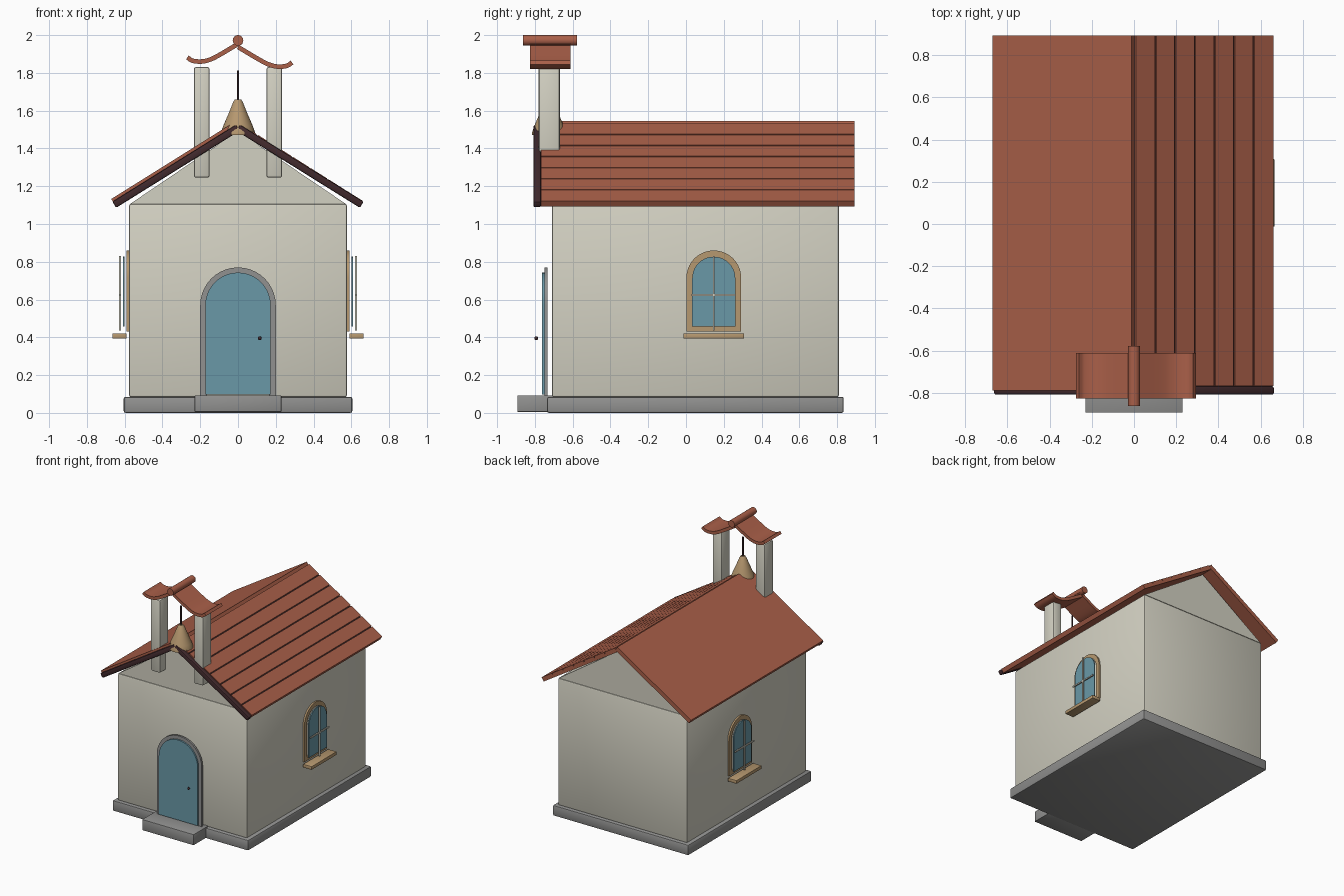
import bpy, bmesh, math
from mathutils import Vector

if "Cube" in bpy.data.objects:
    bpy.data.objects.remove(bpy.data.objects["Cube"], do_unlink=True)


def material(name, r, g, b):
    m = bpy.data.materials.new(name)
    m.use_nodes = True
    m.diffuse_color = (r, g, b, 1)
    m.node_tree.nodes["Principled BSDF"].inputs["Base Color"].default_value = (r, g, b, 1)
    return m


PLASTER = material("plaster", 0.65, 0.635, 0.54)
STONE = material("grey stone", 0.285, 0.285, 0.28)
TILE = material("terracotta", 0.40, 0.115, 0.066)
DARK = material("dark wood", 0.054, 0.023, 0.026)
BLUE = material("blue", 0.144, 0.314, 0.39)
TAN = material("tan wood", 0.47, 0.315, 0.16)


def finish(name, bm, mat, bevel=0.0):
    """Turn a bmesh into an object with sharp edges kept."""
    bmesh.ops.recalc_face_normals(bm, faces=bm.faces)
    if bevel:
        bmesh.ops.bevel(bm, geom=bm.edges[:], offset=bevel, segments=2,
                        profile=0.5, affect='EDGES')
    me = bpy.data.meshes.new(name)
    bm.to_mesh(me)
    bm.free()
    me.materials.append(mat)
    me.shade_smooth()
    me.set_sharp_from_angle(angle=math.radians(30))
    ob = bpy.data.objects.new(name, me)
    bpy.context.collection.objects.link(ob)
    return ob


def box(name, lo, hi, mat, bevel=0.0):
    bm = bmesh.new()
    bmesh.ops.create_cube(bm, size=1)
    for v in bm.verts:
        v.co = [(a + b) / 2 + c * (b - a) for a, b, c in zip(lo, hi, v.co)]
    return finish(name, bm, mat, bevel)


def place(axis, p, d):
    """Outline point p (across, up) at depth d along the axis."""
    return (p[0], d, p[1]) if axis == 'Y' else (d, p[0], p[1])


def prism(name, pts, axis, lo, hi, mat, bevel=0.0):
    bm = bmesh.new()
    a, b = ([bm.verts.new(place(axis, p, d)) for p in pts] for d in (lo, hi))
    bm.faces.new(a)
    bm.faces.new(b)
    for i in range(len(pts)):
        j = (i + 1) % len(pts)
        bm.faces.new((a[i], a[j], b[j], b[i]))
    return finish(name, bm, mat, bevel)


def ring(name, outer, inner, axis, lo, hi, mat):
    """Frame between two outlines with equal point counts."""
    bm = bmesh.new()
    loops = [[bm.verts.new(place(axis, p, d)) for p in pts]
             for pts, d in ((outer, lo), (outer, hi), (inner, hi), (inner, lo))]
    n = len(outer)
    for k in range(4):
        a, b = loops[k], loops[(k + 1) % 4]
        for i in range(n):
            j = (i + 1) % n
            bm.faces.new((a[i], a[j], b[j], b[i]))
    return finish(name, bm, mat)


def arch(centre, half, bottom, spring, steps=20):
    pts = [(centre - half, bottom), (centre + half, bottom)]
    for i in range(steps + 1):
        t = math.pi * i / steps
        pts.append((centre + half * math.cos(t), spring + half * math.sin(t)))
    return pts


def band(path, thick):
    """Closed outline of a strip of given thickness around a path."""
    pts = [Vector(p) for p in path]
    up, down = [], []
    for i, p in enumerate(pts):
        d = (pts[min(i + 1, len(pts) - 1)] - pts[max(i - 1, 0)]).normalized()
        n = Vector((-d.y, d.x)) * thick / 2
        up.append(p + n)
        down.append(p - n)
    return up + down[::-1]


def smooth_path(points, steps=6):
    """Catmull-Rom curve through the points."""
    p = [Vector(q) for q in points]
    p = [2 * p[0] - p[1]] + p + [2 * p[-1] - p[-2]]
    out = []
    for i in range(1, len(p) - 2):
        a, b, c, d = p[i - 1:i + 3]
        for k in range(steps):
            t = k / steps
            out.append(0.5 * (2 * b + (c - a) * t + (2 * a - 5 * b + 4 * c - d) * t * t
                              + (3 * b - a - 3 * c + d) * t ** 3))
    return out + [p[-2]]


def lathe(name, profile, x, y, mat, sides=32):
    """Closed body turned round a vertical axis."""
    bm = bmesh.new()
    rows = [[bm.verts.new((x + r * math.cos(2 * math.pi * i / sides),
                           y + r * math.sin(2 * math.pi * i / sides), z))
             for i in range(sides)] for r, z in profile]
    for a, b in zip(rows, rows[1:]):
        for i in range(sides):
            j = (i + 1) % sides
            bm.faces.new((a[i], a[j], b[j], b[i]))
    bm.faces.new(rows[0])
    bm.faces.new(rows[-1])
    return finish(name, bm, mat)


# Foundation, step and walls
box("foundation", (-0.605, -0.735, 0), (0.605, 0.835, 0.085), STONE, 0.01)
box("front_step", (-0.23, -0.893, 0.005), (0.23, -0.7, 0.092), STONE, 0.004)
box("walls", (-0.577, -0.71, 0.083), (0.577, 0.81, 1.107), PLASTER, 0.012)
prism("gable", [(-0.57, 1.107), (0.57, 1.107), (0, 1.492)], 'Y', -0.707, 0.807, PLASTER)

# Door
ring("door_frame", arch(0, 0.2, 0.09, 0.57), arch(0, 0.165, 0.091, 0.57),
     'Y', -0.748, -0.733, STONE)
prism("door", arch(0, 0.173, 0.098, 0.57), 'Y', -0.762, -0.75, BLUE)
bm = bmesh.new()
bmesh.ops.create_uvsphere(bm, u_segments=16, v_segments=8, radius=0.01)
finish("door_knob", bm, DARK).location = (0.115, -0.793, 0.395)

# Windows on both sides
MID = 0.147
for side, s in (("left", 1), ("right", -1)):
    ring(side + "_window_frame", arch(MID, 0.145, 0.43, 0.715),
         arch(MID, 0.112, 0.46, 0.713), 'X', s * 0.575, s * 0.59, TAN)
    prism(side + "_window_pane", arch(MID, 0.114, 0.458, 0.713),
          'X', s * 0.601, s * 0.609, BLUE)
    box(side + "_window_upright", (s * 0.625 - 0.005, MID - 0.005, 0.435),
        (s * 0.625 + 0.005, MID + 0.005, 0.83), PLASTER)
    box(side + "_window_crossbar", (s * 0.625 - 0.005, MID - 0.118, 0.62),
        (s * 0.625 + 0.005, MID + 0.118, 0.63), PLASTER)
    box(side + "_window_sill", (s * 0.627 - 0.038, MID - 0.16, 0.393),
        (s * 0.627 + 0.038, MID + 0.16, 0.42), TAN, 0.003)

# Plain roof slope
prism("right_roof", band([(-0.662, 1.118), (-0.003, 1.53)], 0.034), 'Y', -0.788, 0.893, TILE)

# Boarded roof slope: backing slab, boards and dark joints
top, eave = Vector((-0.003, 1.512)), Vector((0.648, 1.102))
prism("left_roof", band([top, eave], 0.022), 'Y', -0.768, 0.893, TILE)
lift = Vector((0.0085, 0.0135))
ROWS = 7
for i in range(ROWS):
    a = top.lerp(eave, i / ROWS) + lift
    b = top.lerp(eave, (i + 1) / ROWS) + lift
    gap = (b - a).normalized() * 0.004
    prism(f"roof_board_{i + 1}", band([a + gap * (i > 0), b - gap * (i < ROWS - 1)], 0.016),
          'Y', -0.768, 0.893, TILE)
    if i:
        prism(f"roof_joint_{i}", band([a - gap - lift * 0.25, a + gap - lift * 0.25], 0.008),
              'Y', -0.766, 0.891, DARK)

# Front gable trim
for side, s in (("left", 1), ("right", -1)):
    prism(side + "_gable_trim", band([(0, 1.51), (s * 0.655, 1.102)], 0.038),
          'Y', -0.808, -0.768, DARK, 0.008)

# Bell tower posts
for side, s in (("left", 1), ("right", -1)):
    box(side + "_bell_post", (s * 0.192 - 0.042, -0.78, 1.245),
        (s * 0.192 + 0.042, -0.668, 1.832), PLASTER, 0.013)

# Bell and rod
BELL_Y = -0.725
lathe("bell", [(0.09, 1.472), (0.09, 1.485), (0.078, 1.52), (0.052, 1.58),
               (0.026, 1.645), (0.016, 1.66)], 0, BELL_Y, TAN)
lathe("bell_rod", [(0.006, 1.65), (0.006, 1.812)], 0, BELL_Y, DARK, 10)

# Curved tiles and ridge above the bell
wing = [(0, 1.937), (0.127, 1.862), (0.18, 1.839), (0.22, 1.833), (0.26, 1.838), (0.286, 1.855)]
prism("left_bell_roof", band(smooth_path(wing), 0.024), 'Y', -0.826, -0.612, TILE)
wing = [(0.018 - x, z + 0.027) for x, z in wing]
prism("right_bell_roof", band(smooth_path(wing), 0.024), 'Y', -0.826, -0.612, TILE)
circle = [(0.028 * math.cos(math.tau * i / 24), 1.972 + 0.028 * math.sin(math.tau * i / 24))
          for i in range(24)]
prism("bell_roof_ridge", circle, 'Y', -0.862, -0.578, TILE)
